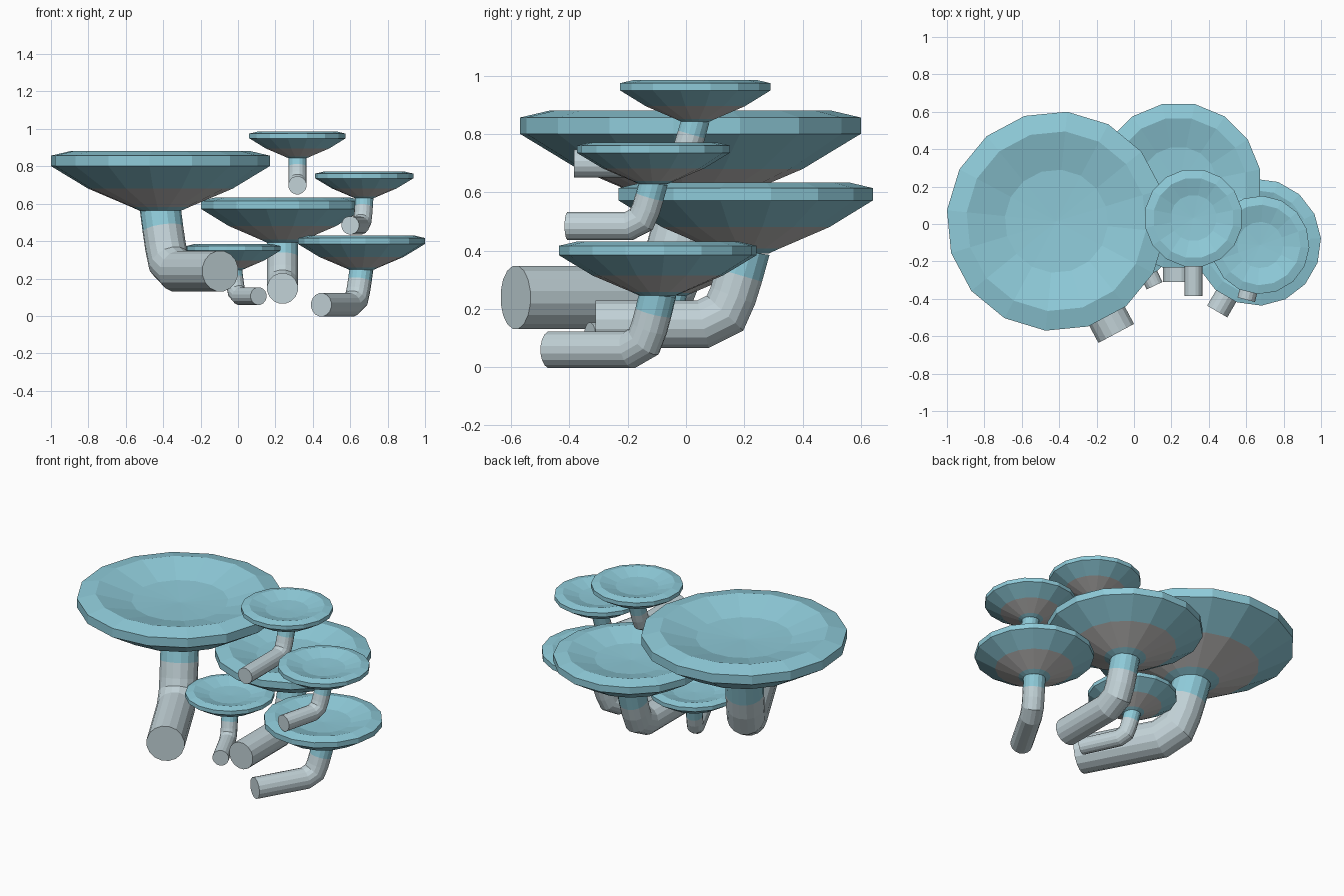
import bpy, bmesh, math
from mathutils import Vector

if "Cube" in bpy.data.objects:
    bpy.data.objects.remove(bpy.data.objects["Cube"])

SIDES = 16


def material(name, rgb):
    m = bpy.data.materials.new(name)
    m.diffuse_color = (*rgb, 1)
    m.use_nodes = True
    m.node_tree.nodes["Principled BSDF"].inputs["Base Color"].default_value = m.diffuse_color
    return m


TEAL = material("teal", (0.275, 0.60, 0.70))
PALE = material("pale_grey", (0.54, 0.645, 0.68))
GILL = material("gill_grey", (0.56, 0.55, 0.54))

# Cap profile in units of cap radius: (radius, height above cap base)
CAP = [(0.18, 0), (0.27, 0.04), (0.66, 0.205), (1, 0.41), (1, 0.505),
       (0.82, 0.547), (0.47, 0.45), (0, 0.43)]
# Stem path in units of cap radius: (distance forward, height above lying tube)
STEM = [(0, 0.56), (0.05, 0.38), (0.10, 0.22), (0.16, 0.085), (0.33, 0)]
STEM_R = 0.187


def make_object(name, rings, mats, face_mat):
    """Skin a list of rings, closing both ends; face_mat gives a slot per band."""
    bm = bmesh.new()
    loops = [[bm.verts.new(p) for p in ring] for ring in rings]
    for k, (a, b) in enumerate(zip(loops, loops[1:])):
        for i in range(SIDES):
            j = (i + 1) % SIDES
            quad = (a[i], a[j], b[0]) if len(b) == 1 else (a[i], a[j], b[j], b[i])
            bm.faces.new(quad).material_index = face_mat(k)
    bm.faces.new(loops[0])
    if len(loops[-1]) > 1:
        bm.faces.new(loops[-1]).material_index = face_mat(len(loops) - 2)
    bmesh.ops.recalc_face_normals(bm, faces=bm.faces)
    me = bpy.data.meshes.new(name)
    bm.to_mesh(me)
    bm.free()
    for m in mats:
        me.materials.append(m)
    ob = bpy.data.objects.new(name, me)
    bpy.context.collection.objects.link(ob)


def mushroom(name, x, y, base_z, r, end_x, end_y):
    """Dished cap on a bent stem whose lower end lies forward at end_x, end_y."""
    out = Vector((end_x - x, end_y - y, 0))
    length = out.length
    out.normalize()
    turn = math.atan2(out.y, out.x)
    angles = [turn + (i + 0.5) * math.tau / SIDES for i in range(SIDES)]
    # cap
    rings = []
    for pr, ph in CAP:
        z = base_z + ph * r
        if pr == 0:
            rings.append([(x, y, z)])
        else:
            rings.append([(x + pr * r * math.cos(a), y + pr * r * math.sin(a), z)
                          for a in angles])
    make_object(name + "_cap", rings, [TEAL, GILL], lambda k: 1 if k == 1 else 0)
    # stem, swept with mitred rings
    low = base_z - 0.545 * r
    pts = [Vector((x, y, low + h * r)) + out * d * r for d, h in STEM]
    pts.append(Vector((x, y, low)) + out * length)
    side = out.cross(Vector((0, 0, 1)))
    rings = []
    for k, p in enumerate(pts):
        before = (p - pts[k - 1]).normalized() if k else Vector((0, 0, -1))
        after = (pts[k + 1] - p).normalized() if k + 1 < len(pts) else before
        tangent = (before + after).normalized()
        up = side.cross(tangent)
        stretch = 1 / max(0.5, tangent.dot(before))
        rings.append([p + STEM_R * r * (side * math.cos(a) + up * stretch * math.sin(a))
                      for a in ((i + 0.5) * math.tau / SIDES for i in range(SIDES))])
    make_object(name + "_stem", rings, [TEAL, PALE], lambda k: 0 if k == 0 else 1)


# name, centre x, centre y, cap base z, cap radius, stem end x, stem end y
for spec in [
    ("large_mushroom", -0.415, 0.015, 0.56, 0.588, -0.095, -0.585),
    ("middle_mushroom", 0.238, 0.205, 0.39, 0.445, 0.238, -0.31),
    ("top_mushroom", 0.318, 0.032, 0.842, 0.263, 0.318, -0.385),
    ("right_mushroom", 0.675, -0.112, 0.628, 0.263, 0.60, -0.405),
    ("low_mushroom", 0.66, -0.097, 0.245, 0.34, 0.445, -0.468),
    ("small_mushroom", -0.025, -0.045, 0.245, 0.255, 0.11, -0.33),
]:
    mushroom(*spec)
